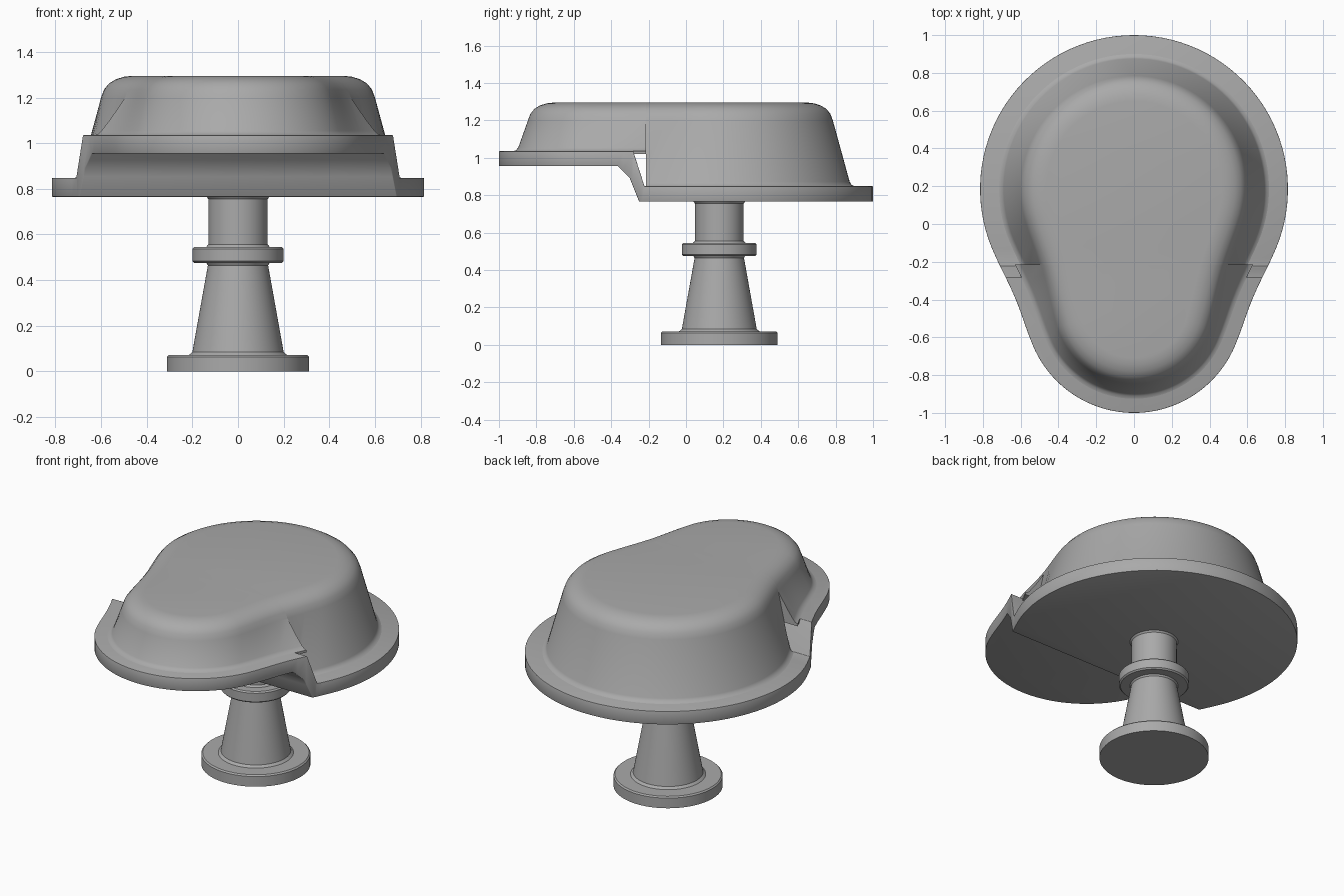
import bpy, bmesh, math

if "Cube" in bpy.data.objects:
    bpy.data.objects.remove(bpy.data.objects["Cube"], do_unlink=True)

GREY = (0.4, 0.4, 0.4, 1)
mat = bpy.data.materials.new("plain grey")
mat.use_nodes = True
mat.diffuse_color = GREY
mat.node_tree.nodes["Principled BSDF"].inputs["Base Color"].default_value = GREY

BACK_Y, FRONT_Y = 0.185, -0.42
STEP_Y = -0.215


def egg(off_back, off_front):
    """Egg outline: large rear arc, small front arc, slightly pinched flanks."""
    rb, rf = 0.815 - off_back, 0.58 - off_front
    a = math.asin((rb - rf) / (BACK_Y - FRONT_Y))
    half = []
    for i in range(33):
        t = math.pi / 2 - (math.pi / 2 + a) * i / 32
        half.append((rb * math.cos(t), BACK_Y + rb * math.sin(t)))
    front = []
    for i in range(25):
        t = -a - (math.pi / 2 - a) * i / 24
        front.append((rf * math.cos(t), FRONT_Y + rf * math.sin(t)))
    (x0, y0), (x1, y1) = half[-1], front[0]
    for i in range(1, 10):
        k = i / 10
        pinch = 0.012 * math.sin(math.pi * k) ** 2
        half.append((x0 + (x1 - x0) * k - pinch, y0 + (y1 - y0) * k))
    half += front
    return half + [(-x, y) for x, y in half[-2:0:-1]]


def finish(bm, name):
    bmesh.ops.recalc_face_normals(bm, faces=bm.faces)
    me = bpy.data.meshes.new(name)
    bm.to_mesh(me)
    bm.free()
    me.materials.append(mat)
    ob = bpy.data.objects.new(name, me)
    bpy.context.collection.objects.link(ob)
    return ob


def smooth(ob):
    bpy.ops.object.select_all(action="DESELECT")
    ob.select_set(True)
    bpy.context.view_layer.objects.active = ob
    bpy.ops.object.shade_smooth_by_angle(angle=math.radians(35))


def loft(rings):
    """Skin closed rings of points and cap both ends."""
    bm = bmesh.new()
    loops = [[bm.verts.new(p) for p in ring] for ring in rings]
    n = len(loops[0])
    for a, b in zip(loops, loops[1:]):
        for i in range(n):
            j = (i + 1) % n
            bm.faces.new((a[i], a[j], b[j], b[i]))
    bm.faces.new(loops[0])
    bm.faces.new(loops[-1])
    return bm


def egg_rings(rows):
    return [[(x, y, z) for x, y in egg(ob, of)] for z, ob, of in rows]


# Stepped flange: egg column trimmed to a stepped side profile
flange = finish(loft(egg_rings([(0.7, 0, 0), (1.1, 0, 0)])), "flange")
profile = [(-1.2, 0.955), (-0.365, 0.955), (-0.3, 0.89), (-0.25, 0.765), (1.2, 0.765),
           (1.2, 0.848), (-0.222, 0.848), (-0.282, 1.035), (-1.2, 1.035)]
cutter = finish(loft([[(x, y, z) for y, z in profile] for x in (-1.2, 1.2)]), "flange_profile_cutter")
cutter.hide_render = True
trim = flange.modifiers.new("trim", "BOOLEAN")
trim.operation, trim.object, trim.solver = "INTERSECT", cutter, "EXACT"
edge = flange.modifiers.new("rounded_edge", "BEVEL")
edge.width, edge.segments, edge.limit_method = 0.008, 2, "ANGLE"
edge.angle_limit = math.radians(50)
baked = bpy.data.meshes.new_from_object(flange.evaluated_get(bpy.context.evaluated_depsgraph_get()))
flange.modifiers.clear()
flange.data = baked
bpy.data.objects.remove(cutter, do_unlink=True)
smooth(flange)

# Dome: rear and front halves share a crown, but have different skirts
crown = [(1.2, 0.215, 0.155), (1.235, 0.228, 0.168), (1.262, 0.25, 0.19),
         (1.28, 0.28, 0.22), (1.291, 0.315, 0.255), (1.295, 0.35, 0.29)]
rear_skirt = [(0.83, 0.1, 0.1), (0.848, 0.1, 0.1), (0.855, 0.115, 0.115), (0.872, 0.125, 0.125)]
front_skirt = [(1.02, 0.075, 0.075), (1.035, 0.075, 0.075), (1.04, 0.09, 0.09), (1.054, 0.103, 0.103)]
for name, skirt, rear in (("dome_rear", rear_skirt, True), ("dome_front", front_skirt, False)):
    bm = loft(egg_rings(skirt + crown))
    cut = bmesh.ops.bisect_plane(bm, geom=bm.verts[:] + bm.edges[:] + bm.faces[:],
                                 plane_co=(0, STEP_Y, 0), plane_no=(0, 1, 0),
                                 clear_inner=rear, clear_outer=not rear)
    rim = [e for e in cut["geom_cut"] if isinstance(e, bmesh.types.BMEdge)]
    bmesh.ops.holes_fill(bm, edges=rim)
    smooth(finish(bm, name))

# Turned pedestal
turned = [(0.312, 0), (0.312, 0.064), (0.304, 0.072), (0.215, 0.072), (0.2, 0.085),
          (0.132, 0.465), (0.138, 0.475), (0.192, 0.475), (0.2, 0.483), (0.2, 0.537),
          (0.192, 0.545), (0.14, 0.545), (0.13, 0.556), (0.13, 0.755), (0.14, 0.768)]
angles = [math.tau * i / 64 for i in range(64)]
smooth(finish(loft([[(r * math.cos(t), 0.178 + r * math.sin(t), z) for t in angles]
                    for r, z in turned]), "pedestal"))
